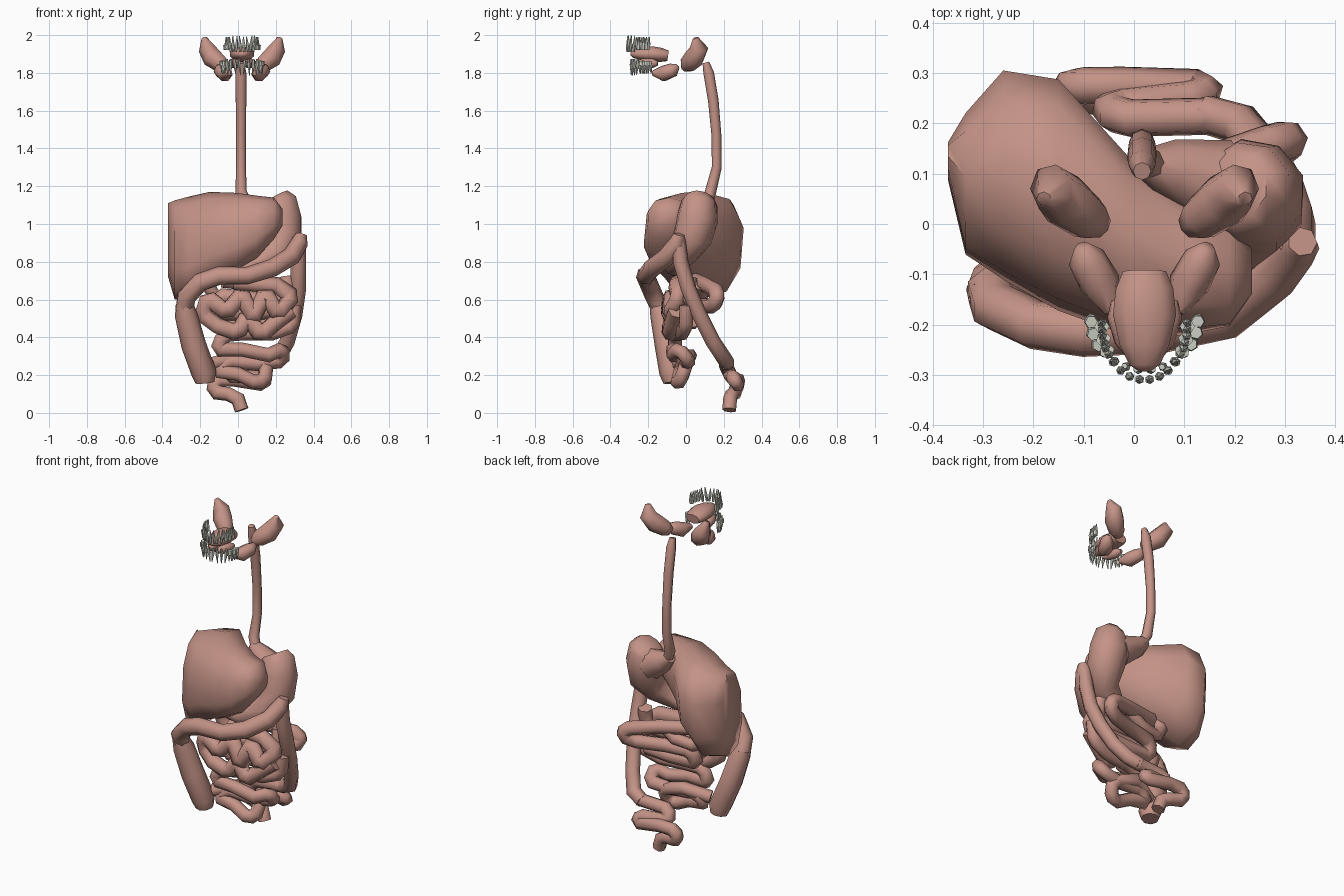
import bpy, bmesh, math, random
from mathutils import Vector, Matrix

random.seed(4)

def material(name, col):
    m = bpy.data.materials.new(name)
    m.diffuse_color = (*col, 1)
    return m

FLESH = material("flesh", (0.55, 0.29, 0.24))
ENAMEL = material("enamel", (0.60, 0.62, 0.54))

def finish(name, bm, mat, angle=62):
    bmesh.ops.recalc_face_normals(bm, faces=bm.faces)
    me = bpy.data.meshes.new(name)
    bm.to_mesh(me)
    bm.free()
    ob = bpy.data.objects.new(name, me)
    bpy.context.collection.objects.link(ob)
    me.materials.append(mat)
    bpy.ops.object.select_all(action='DESELECT')
    ob.select_set(True)
    bpy.context.view_layer.objects.active = ob
    bpy.ops.object.shade_smooth_by_angle(angle=math.radians(angle))
    return ob

def skin(name, rings):
    """Bridge rings of points and cap both ends."""
    bm = bmesh.new()
    vr = [[bm.verts.new(p) for p in r] for r in rings]
    n = len(vr[0])
    for a, b in zip(vr, vr[1:]):
        for i in range(n):
            j = (i + 1) % n
            bm.faces.new((a[i], a[j], b[j], b[i]))
    bm.faces.new(vr[0])
    bm.faces.new(vr[-1])
    return finish(name, bm, FLESH)

def chamfer(pts):
    """Split sharp corners of a path in two so the tube keeps its width."""
    out = [pts[0]]
    for a, p, b in zip(pts, pts[1:], pts[2:]):
        u, v = a[0] - p[0], b[0] - p[0]
        if u.angle(v) < math.radians(130):
            for w in (u, v):
                out.append((p[0] + w.normalized() * min(0.6 * p[1], 0.4 * w.length), p[1]))
        else:
            out.append(p)
    return out + [pts[-1]]

def tube(name, pts, r=None, sides=7, flat=1.0):
    """Low-poly mitred tube; radius is fixed or the fourth value of each point."""
    path = chamfer([(Vector(p[:3]), r if r else p[3]) for p in pts])
    P = [p[0] for p in path]
    rings, n = [], None
    for i, (p, rad) in enumerate(path):
        d0 = (p - P[i - 1]).normalized() if i else (P[1] - p).normalized()
        d1 = (P[i + 1] - p).normalized() if i < len(P) - 1 else d0
        t = (d0 + d1).normalized()
        bend = (d1 - d0).normalized()
        stretch = min(1.4, 1 / max(0.5, t.dot(d0))) - 1
        if n is None:
            n = Vector((0, 1, 0)) if abs(t.z) > 0.9 else Vector((0, 0, 1))
        n = (n - t * n.dot(t)).normalized()
        b = t.cross(n)
        ring = []
        for s in range(sides):
            a = 2 * math.pi * s / sides
            o = n * (math.cos(a) * rad * flat) + b * (math.sin(a) * rad)
            ring.append(p + o + bend * (o.dot(bend) * stretch))
        rings.append(ring)
    return skin(name, rings)

# Liver: sections along x as (x, y min, y max, z min, z max, shear)
def liver_ring(x, y0, y1, z0, z1, shear, sides=10):
    out = []
    for s in range(sides):
        a = 2 * math.pi * (s + 0.5) / sides
        c, q = math.cos(a), math.sin(a)
        y = math.copysign(abs(c) ** 0.8, c) * (y1 - y0) / 2
        z = math.copysign(abs(q) ** 0.8, q) * (z1 - z0) / 2
        out.append((x, (y0 + y1) / 2 + y + shear * z, (z0 + z1) / 2 + z))
    return out

skin("liver", [liver_ring(*s) for s in (
    (-0.37, 0.09, 0.16, 0.72, 1.11, 0.05),
    (-0.335, -0.06, 0.22, 0.60, 1.125, 0.06),
    (-0.26, -0.11, 0.305, 0.60, 1.145, 0.08),
    (-0.15, -0.17, 0.285, 0.68, 1.17, 0.12),
    (-0.01, -0.22, 0.13, 0.75, 1.165, 0.12),
    (0.10, -0.22, 0.05, 0.82, 1.15, 0.10),
    (0.19, -0.205, 0.01, 0.92, 1.14, 0.05),
    (0.235, -0.14, -0.05, 0.99, 1.08, 0.0))])

# Stomach with the inlet that meets the esophagus
tube("stomach", [(0.205, 0.075, 1.142, 0.07), (0.22, 0.07, 1.115, 0.095),
                 (0.23, 0.06, 1.03, 0.112), (0.235, 0.035, 0.93, 0.105),
                 (0.20, -0.02, 0.84, 0.08), (0.07, -0.06, 0.775, 0.052),
                 (-0.03, -0.04, 0.76, 0.036)], sides=9)
tube("stomach_inlet", [(0.02, 0.12, 1.13, 0.032), (0.07, 0.11, 1.09, 0.06),
                       (0.17, 0.08, 1.04, 0.09)], sides=8)

# Esophagus
tube("esophagus", [(0.016, 0.105, 1.855, 0.018), (0.016, 0.12, 1.80, 0.028),
                   (0.016, 0.145, 1.65, 0.028), (0.016, 0.161, 1.47, 0.026),
                   (0.016, 0.163, 1.30, 0.026), (0.016, 0.13, 1.17, 0.03),
                   (0.04, 0.115, 1.12, 0.03)], sides=8)

# Large intestine
tube("ascending_colon", [(-0.175, -0.07, 0.16, 0.05), (-0.18, -0.075, 0.21, 0.066),
                         (-0.235, -0.10, 0.36, 0.066), (-0.275, -0.13, 0.52, 0.06),
                         (-0.285, -0.15, 0.58, 0.045)], sides=8)
tube("transverse_colon", [(-0.285, -0.13, 0.54, 0.05), (-0.275, -0.165, 0.61, 0.05),
                          (-0.20, -0.20, 0.69, 0.05), (-0.10, -0.215, 0.725, 0.05),
                          (0.05, -0.21, 0.725, 0.048), (0.18, -0.18, 0.765, 0.05),
                          (0.28, -0.10, 0.825, 0.05), (0.325, -0.045, 0.90, 0.046),
                          (0.335, -0.035, 0.945, 0.03)])
tube("descending_colon", [(0.325, -0.04, 0.93, 0.036), (0.32, -0.03, 0.80, 0.042),
                          (0.32, 0.01, 0.66, 0.042), (0.30, 0.07, 0.52, 0.042),
                          (0.26, 0.14, 0.38, 0.042), (0.21, 0.20, 0.29, 0.042),
                          (0.14, 0.22, 0.26, 0.04)])
tube("sigmoid_colon", [(0.17, 0.215, 0.265), (-0.03, 0.21, 0.255), (-0.05, 0.235, 0.195),
                       (0.13, 0.25, 0.19), (0.14, 0.27, 0.15), (-0.02, 0.275, 0.175),
                       (-0.12, 0.275, 0.175), (-0.13, 0.265, 0.11), (-0.05, 0.245, 0.10),
                       (0.0, 0.235, 0.075), (0.02, 0.23, 0.015)], r=0.038)

# Small intestine
tube("duodenum", [(-0.02, -0.04, 0.76), (-0.12, 0.02, 0.77), (-0.16, 0.05, 0.68),
                  (-0.11, 0.06, 0.60), (0.02, 0.08, 0.62), (0.10, 0.08, 0.68)], r=0.036)
tube("jejunum_back", [(-0.08, 0.05, 0.70), (0.10, 0.10, 0.68), (0.29, 0.165, 0.645),
                      (0.31, 0.165, 0.59), (0.24, 0.13, 0.565), (0.08, 0.08, 0.565),
                      (-0.07, 0.05, 0.56), (-0.09, 0.02, 0.48), (0.08, 0.03, 0.48),
                      (0.24, 0.03, 0.49)], r=0.041)
tube("jejunum_middle", [(0.26, 0.02, 0.72), (0.27, 0.0, 0.60), (0.10, 0.0, 0.60),
                        (-0.10, -0.01, 0.62), (-0.11, -0.01, 0.53), (0.10, -0.01, 0.53),
                        (0.24, -0.02, 0.55)], r=0.041)
tube("jejunum_front", [(-0.02, -0.04, 0.69), (0.20, -0.05, 0.675), (0.29, -0.04, 0.615),
                       (0.21, -0.085, 0.52), (0.145, -0.075, 0.63), (0.08, -0.09, 0.50),
                       (0.02, -0.08, 0.63), (-0.06, -0.09, 0.53), (-0.16, -0.08, 0.61),
                       (-0.19, -0.06, 0.52), (-0.11, -0.085, 0.46), (0.0, -0.085, 0.42),
                       (0.05, -0.075, 0.51), (0.12, -0.085, 0.41), (0.20, -0.07, 0.48),
                       (0.28, -0.05, 0.54)], r=0.044)
tube("ileum", [(0.30, 0.0, 0.57), (0.29, 0.0, 0.46), (0.18, -0.02, 0.42),
               (0.03, -0.04, 0.42), (-0.08, -0.06, 0.41), (-0.11, -0.06, 0.335),
               (0.02, -0.07, 0.335), (0.16, -0.065, 0.305), (0.235, -0.04, 0.34),
               (0.235, 0.015, 0.275), (0.10, -0.005, 0.26), (-0.06, -0.01, 0.275),
               (-0.11, -0.03, 0.22), (0.0, -0.035, 0.205), (0.08, -0.045, 0.165),
               (0.14, -0.03, 0.165), (0.15, 0.0, 0.25), (0.0, 0.02, 0.30),
               (-0.14, -0.04, 0.26)], r=0.038)

# Tongue
MID = 0.021
tube("tongue", [(MID, -0.095, 1.89, 0.045), (MID, -0.13, 1.895, 0.06),
                (MID, -0.18, 1.90, 0.066), (MID, -0.24, 1.90, 0.052),
                (MID, -0.28, 1.90, 0.032), (MID, -0.293, 1.90, 0.012)], sides=10, flat=0.62)

# Salivary glands, mirrored about the mouth centre
for side, s in (("left", 1), ("right", -1)):
    def m(pts):
        return [(MID + s * p[0], *p[1:]) for p in pts]
    tube(side + "_parotid_gland", m([(0.085, -0.005, 1.825, 0.025), (0.11, 0.01, 1.845, 0.046),
                                     (0.155, 0.045, 1.88, 0.055), (0.185, 0.07, 1.93, 0.046),
                                     (0.20, 0.05, 1.985, 0.015)]))
    tube(side + "_submandibular_gland", m([(0.125, -0.045, 1.835, 0.015), (0.115, -0.07, 1.815, 0.038),
                                           (0.088, -0.12, 1.795, 0.042), (0.065, -0.175, 1.80, 0.015)]))
    tube(side + "_sublingual_gland", m([(0.055, -0.15, 1.85, 0.012), (0.048, -0.18, 1.85, 0.028),
                                        (0.035, -0.23, 1.85, 0.026), (0.02, -0.27, 1.85, 0.01)]))

# Teeth: crown plus tapering roots; up = +1 means roots point upward
def teeth(name, a, b, y0, gum, up, count=14):
    bm = bmesh.new()
    for i in range(count):
        t = math.radians(-88 + 176 * i / (count - 1))
        molar = abs(t) > 0.9
        w = 0.015 if molar else 0.0095
        base = Matrix.Translation((MID + a * math.sin(t), y0 - b * math.cos(t), gum)) \
            @ Matrix.Rotation(t, 4, 'Z') @ Matrix.Rotation(random.uniform(-0.15, 0.15), 4, 'Y')
        if up < 0:
            base = base @ Matrix.Rotation(math.pi, 4, 'X')
        depth = 0.026 if molar else 0.036
        bmesh.ops.create_cone(bm, cap_ends=True, segments=6, radius1=w * (0.85 if molar else 0.65),
                              radius2=w, depth=depth,
                              matrix=base @ Matrix.Translation((0, 0, -depth / 2)))
        for dx in ((-0.007, 0.007) if molar else (0,)):
            rl = 0.042 if molar else random.uniform(0.042, 0.052)
            bmesh.ops.create_cone(bm, cap_ends=True, segments=5, radius1=w * (0.6 if molar else 0.9),
                                  radius2=0.002, depth=rl,
                                  matrix=base @ Matrix.Translation((dx, 0, rl / 2)))
    return finish(name, bm, ENAMEL, 40)

teeth("upper_teeth", 0.085, 0.11, -0.20, 1.948, 1)
teeth("lower_teeth", 0.106, 0.10, -0.19, 1.838, -1)
